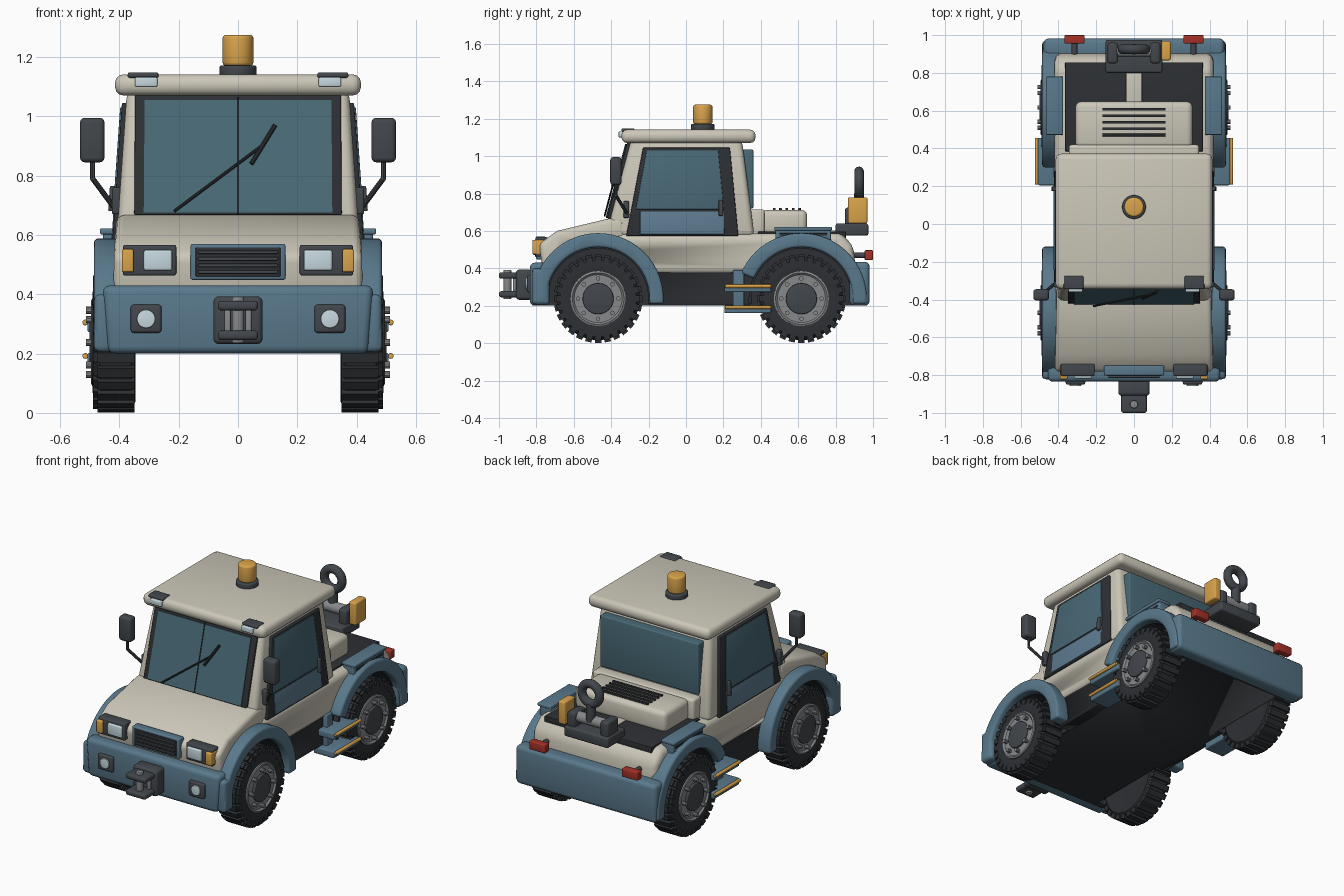
import bpy, bmesh
from math import sin, cos, pi, radians
from mathutils import Vector, Matrix

if "Cube" in bpy.data.objects:
    bpy.data.objects.remove(bpy.data.objects["Cube"])


def mat(name, r, g, b):
    m = bpy.data.materials.new(name)
    m.diffuse_color = (r, g, b, 1)
    m.use_nodes = True
    m.node_tree.nodes["Principled BSDF"].inputs["Base Color"].default_value = m.diffuse_color
    return m


CREAM = mat("cream", .60, .57, .48)
BLUE = mat("blue", .10, .19, .26)
GLASS = mat("glass", .065, .14, .18)
PANE = mat("lower_pane", .11, .20, .28)
BLACK = mat("black", .026, .029, .033)
DARK = mat("dark_metal", .055, .063, .072)
GREY = mat("rim_grey", .24, .25, .26)
AMBER = mat("amber", .70, .37, .07)
RED = mat("red", .36, .03, .02)
LAMP = mat("lamp", .56, .69, .74)


def finish(name, bm, m, bevel=0, mirror=False):
    bmesh.ops.recalc_face_normals(bm, faces=bm.faces)
    if bevel:
        es = [e for e in bm.edges if e.is_manifold and e.calc_face_angle(0) > radians(30)]
        bmesh.ops.bevel(bm, geom=es, offset=bevel, segments=3, profile=.5, affect='EDGES', clamp_overlap=True)
    me = bpy.data.meshes.new(name)
    bm.to_mesh(me)
    bm.free()
    me.shade_smooth()
    me.set_sharp_from_angle(angle=radians(35))
    me.materials.append(m)
    ob = bpy.data.objects.new(name, me)
    bpy.context.collection.objects.link(ob)
    if mirror:
        mod = ob.modifiers.new("mirror", 'MIRROR')
        mod.use_mirror_merge = False
    return ob


def along_x(u, v, d): return (d, u, v)


def side(u, v, d): return (.41 - (v - .58) * .07 + d, u, v)


def front(u, v, d): return (u, -.405 + (v - .665) * .265 - d, v)


def prism(name, pts, d0, d1, m, bevel=0, mirror=False, fn=along_x):
    bm = bmesh.new()
    a = [bm.verts.new(fn(u, v, d0)) for u, v in pts]
    b = [bm.verts.new(fn(u, v, d1)) for u, v in pts]
    bm.faces.new(a)
    bm.faces.new(b)
    for i in range(len(pts)):
        j = (i + 1) % len(pts)
        bm.faces.new((a[i], a[j], b[j], b[i]))
    return finish(name, bm, m, bevel, mirror)


def box(name, x0, x1, y0, y1, z0, z1, m, bevel=.006, mirror=False):
    return prism(name, [(y0, z0), (y1, z0), (y1, z1), (y0, z1)], x0, x1, m, bevel, mirror)


def add_rod(bm, p, q, r, n=16):
    p, q = Vector(p), Vector(q)
    rot = (q - p).to_track_quat('Z', 'Y').to_matrix().to_4x4()
    bmesh.ops.create_cone(bm, cap_ends=True, segments=n, radius1=r, radius2=r, depth=(q - p).length,
                          matrix=Matrix.Translation((p + q) / 2) @ rot)


def rod(name, pts, r, m, bevel=0, mirror=False, n=16):
    bm = bmesh.new()
    for p, q in zip(pts, pts[1:]):
        add_rod(bm, p, q, r, n)
    for p in pts[1:-1]:
        bmesh.ops.create_uvsphere(bm, u_segments=12, v_segments=8, radius=r, matrix=Matrix.Translation(p))
    return finish(name, bm, m, bevel, mirror)


def arc(cy, r, a0, a1, n=28):
    return [(cy + r * cos(radians(a0 + (a1 - a0) * i / n)), WZ + r * sin(radians(a0 + (a1 - a0) * i / n)))
            for i in range(n + 1)]


def arch(name, cy, r0, r1, a1, x0, x1, m, bevel=0):
    pts = [(cy + r1, .21)] + arc(cy, r1, 0, a1) + ([(cy - r1, .21), (cy - r0, .21)] if a1 == 180 else [])
    pts += arc(cy, r0, a1, 0) + [(cy + r0, .21)]
    return prism(name, pts, x0, x1, m, bevel, True)


def lathe(bm, prof, y, z, n=48):
    rings = [[bm.verts.new((x, y + r * cos(2 * pi * i / n), z + r * sin(2 * pi * i / n))) for i in range(n)]
             for x, r in prof]
    for a, b in zip(rings, rings[1:]):
        for i in range(n):
            bm.faces.new((a[i], a[(i + 1) % n], b[(i + 1) % n], b[i]))
    bm.faces.new(rings[0])
    bm.faces.new(rings[-1])


WZ, AXLES = .238, (("front", -.47), ("rear", .617))

# Body, hood and chassis with wheel wells cut out
bm = bmesh.new()
for _, y in AXLES:
    for s in (-1, 1):
        add_rod(bm, (s * .335, y, WZ), (s * .6, y, WZ), .28, 40)
cutter = finish("wheel_well_cutter", bm, BLACK)
cutter.hide_render = True
cutter.display_type = 'WIRE'
hood = prism("hood", [(-.765, .37), (-.785, .53), (-.69, .60), (-.41, .667), (-.33, .667), (-.33, .37)],
             -.42, .42, CREAM, .025, fn=lambda u, v, d: (d * (1 - max(0, v - .53) * .2), u, v))
body = prism("lower_body", [(-.4, .37), (-.4, .587), (.83, .587), (.895, .52), (.91, .37)], -.42, .42, CREAM, .035)
chassis = box("chassis", -.405, .405, -.78, .92, .2, .4, BLACK, .01)
for ob in (hood, body, chassis):
    mod = ob.modifiers.new("wells", 'BOOLEAN')
    mod.object = cutter
    mod.operation = 'DIFFERENCE'
    mod.solver = 'EXACT'

# Wheels and fenders
for end, y in AXLES:
    bm = bmesh.new()
    lathe(bm, [(.35, .14), (.345, .2), (.362, .222), (.465, .222), (.486, .203), (.49, .17), (.482, .14)], y, WZ)
    for i in range(28):
        rot = Matrix.Translation((0, y, WZ)) @ Matrix.Rotation(2 * pi * i / 28, 4, 'X')
        for x, w, r, h in ((.412, .125, .222, .03), (.478, .022, .208, .034)):
            bmesh.ops.create_cube(bm, size=1, matrix=rot @ Matrix.Translation((x, 0, r)) @ Matrix.Diagonal((w, .034, h, 1)))
    finish(end + "_tyre", bm, BLACK, 0, True)
    bm = bmesh.new()
    lathe(bm, [(.46, .147), (.492, .147), (.496, .138), (.486, .128), (.486, .05)], y, WZ)
    for i in range(8):
        a = pi * i / 4
        by, bz = y + .108 * cos(a), WZ + .108 * sin(a)
        add_rod(bm, (.48, by, bz), (.512, by, bz), .012, 10)
    finish(end + "_rim", bm, GREY, 0, True)
    rod(end + "_hub", [(.47, y, WZ), (.5, y, WZ)], .083, DARK, .005, True, 32)
    arch(end + "_fender", y, .275, .35, 180 if end == "front" else 157, .39, .486, BLUE, .014)
    arch(end + "_well_rim", y, .268, .282, 180, .33, .44, BLACK)
    prism(end + "_well_wall", arc(y, .28, 0, 180) + [(y - .28, .205), (y + .28, .205)], .325, .338, BLACK, 0, True)

# Cab shell and roof
bm = bmesh.new()
vs = [bm.verts.new((sx * side(0, z, 0)[0], front(0, z, 0)[1] if f else .365 - (z - .58) * .13, z))
      for z in (.57, 1.09) for sx, f in ((-1, 1), (1, 1), (1, 0), (-1, 0))]
for f in ((0, 1, 2, 3), (4, 5, 6, 7), (0, 1, 5, 4), (1, 2, 6, 5), (2, 3, 7, 6), (3, 0, 4, 7)):
    bm.faces.new([vs[i] for i in f])
finish("cab", bm, CREAM, .03)
box("roof", -.415, .415, -.345, .372, 1.07, 1.142, CREAM, .03)

# Windscreen, wiper and divider
prism("windscreen_frame", [(-.35, .667), (.35, .667), (.347, 1.08), (-.347, 1.08)], -.02, .018, BLACK, .005, fn=front)
prism("windscreen", [(-.318, .675), (.318, .675), (.315, 1.055), (-.315, 1.055)], 0, .023, GLASS, fn=front)
rod("screen_divider", [front(0, .67, .022), front(0, 1.065, .022)], .004, BLACK, n=8)
rod("wiper_arm", [front(-.215, .68, .034), front(.08, .9, .034)], .005, BLACK, n=8)
rod("wiper_blade", [front(.045, .84, .034), front(.125, .97, .034)], .008, BLACK, n=8)

# Doors and rear window
prism("door_frame", [(-.32, .573), (.28, .573), (.235, 1.045), (-.23, 1.045)], -.02, .014, BLACK, .005, True, side)
prism("door_window", [(-.267, .715), (.203, .715), (.172, 1.03), (-.21, 1.03)], 0, .019, GLASS, .003, True, side)
prism("door_lower_pane", [(-.245, .582), (.205, .582), (.203, .705), (-.245, .705)], 0, .017, PANE, .003, True, side)
prism("door_handle", [(.175, .68), (.198, .68), (.198, .765), (.175, .765)], .01, .035, DARK, .005, True, side)
box("rear_window", -.335, .335, .27, .36, .72, 1.035, GLASS, .008)

# Mirrors
box("mirror", .45, .533, -.405, -.345, .845, .995, DARK, .016, True)
rod("mirror_arm", [(.49, -.375, .86), (.49, -.375, .79), (.412, -.31, .685)], .009, DARK, mirror=True, n=10)
box("mirror_mount", .39, .425, -.335, -.305, .67, .76, DARK, .006, True)

# Roof beacon and marker lamps
rod("beacon_base", [(0, .09, 1.135), (0, .09, 1.172)], .063, DARK, .008, n=32)
rod("beacon", [(0, .09, 1.17), (0, .09, 1.275)], .052, AMBER, .012, n=32)
box("marker_cap", .268, .372, -.345, -.275, 1.13, 1.148, DARK, .007, True)
box("marker_lamp", .272, .348, -.36, -.3, 1.1, 1.132, LAMP, .005, True)

# Bumpers and lights
prism("front_bumper", [(-.44, .2), (.44, .2), (.457, .43), (-.457, .43)], -.835, -.74, BLUE, .025,
      fn=lambda u, v, d: (u, d, v))
box("front_bumper_corner", .42, .485, -.822, -.73, .205, .40, BLUE, .02, True)
box("rear_bumper", -.478, .478, .875, .982, .2, .435, BLUE, .025)
box("tail_light", .262, .368, .955, 1.0, .445, .497, RED, .006, True)
rod("tail_light_bracket", [(.315, .88, .47), (.315, .96, .47)], .015, DARK, mirror=True)
box("fog_housing", .258, .362, -.85, -.82, .27, .365, DARK, .01, True)
rod("fog_lamp", [(.31, -.84, .317), (.31, -.858, .317)], .031, LAMP, .003, True, 24)
box("headlight_housing", .208, .388, -.805, -.74, .463, .567, DARK, .008, True)
box("headlight", .222, .318, -.818, -.79, .48, .55, LAMP, .008, True)
box("indicator", .352, .392, -.822, -.75, .475, .552, AMBER, .006, True)

# Front grille
box("grille_frame", -.16, .16, -.802, -.75, .448, .57, BLUE, .008)
box("grille_inset", -.143, .143, -.806, -.78, .46, .558, BLACK, .003)
for i in range(4):
    box("grille_slat", -.135, .135, -.815, -.8, .47 + i * .022, .481 + i * .022, DARK, .003)

# Front tow coupling
box("tow_block", -.083, .083, -.91, -.82, .232, .393, DARK, .018)
for z in (.245, .345):
    box("tow_jaw", -.068, .068, -1.0, -.88, z, z + .033, DARK, .012)
rod("tow_pin", [(0, -.955, .235), (0, -.955, .392)], .021, GREY, .004)
box("tow_guide", .025, .045, -.925, -.9, .27, .355, GREY, .005, True)

# Rear deck and engine cover
box("deck", -.365, .365, .385, .855, .56, .596, BLACK, .003)
box("deck_spine", -.042, .042, .6, .83, .57, .603, CREAM, .004)
box("engine_shroud", -.345, .345, .34, .42, .57, .715, CREAM, .015)
box("engine_cover", -.31, .31, .4, .648, .58, .712, CREAM, .03)
for i in range(5):
    box("engine_vent", -.168, .168, .464 + i * .034, .478 + i * .034, .705, .722, BLACK, .002)

# Vent boxes above the rear wheels
box("fender_box", .38, .455, .478, .775, .53, .622, BLUE, .008, True)
for z in (.548, .575):
    box("fender_box_slot", .44, .459, .5, .755, z, z + .013, BLACK, .002, True)
box("fender_box_lid", .375, .466, .472, .78, .602, .622, BLUE, .006, True)

# Rear coupling with towing ring
box("hitch_base", -.15, .15, .8, .975, .575, .64, DARK, .012)
box("hitch_cheek", .085, .14, .85, .96, .62, .725, DARK, .014, True)
rod("hitch_roller", [(-.12, .915, .69), (.12, .915, .69)], .032, GREY, .004, n=24)
rod("hitch_stem", [(0, .925, .69), (0, .925, .80)], .028, DARK)
bpy.ops.mesh.primitive_torus_add(major_radius=.06, minor_radius=.026, major_segments=40, minor_segments=14,
                                 location=(0, .925, .858), rotation=(pi / 2, 0, 0))
ring = bpy.context.object
ring.name = "towing_ring"
ring.data.shade_smooth()
ring.data.materials.append(DARK)
box("hitch_beacon", .146, .195, .866, .97, .64, .78, AMBER, .01)

# Side steps with amber rails
for z in (.285, .172):
    box("step", .37, .508, .205, .455, z - .012, z + .03, BLUE, .007, True)
    rod("step_rail", [(.515, .21, z + .02), (.515, .455, z + .02)], .01, AMBER, .003, True, 12)
box("step_hanger", .39, .43, .25, .31, .17, .39, BLUE, .006, True)
